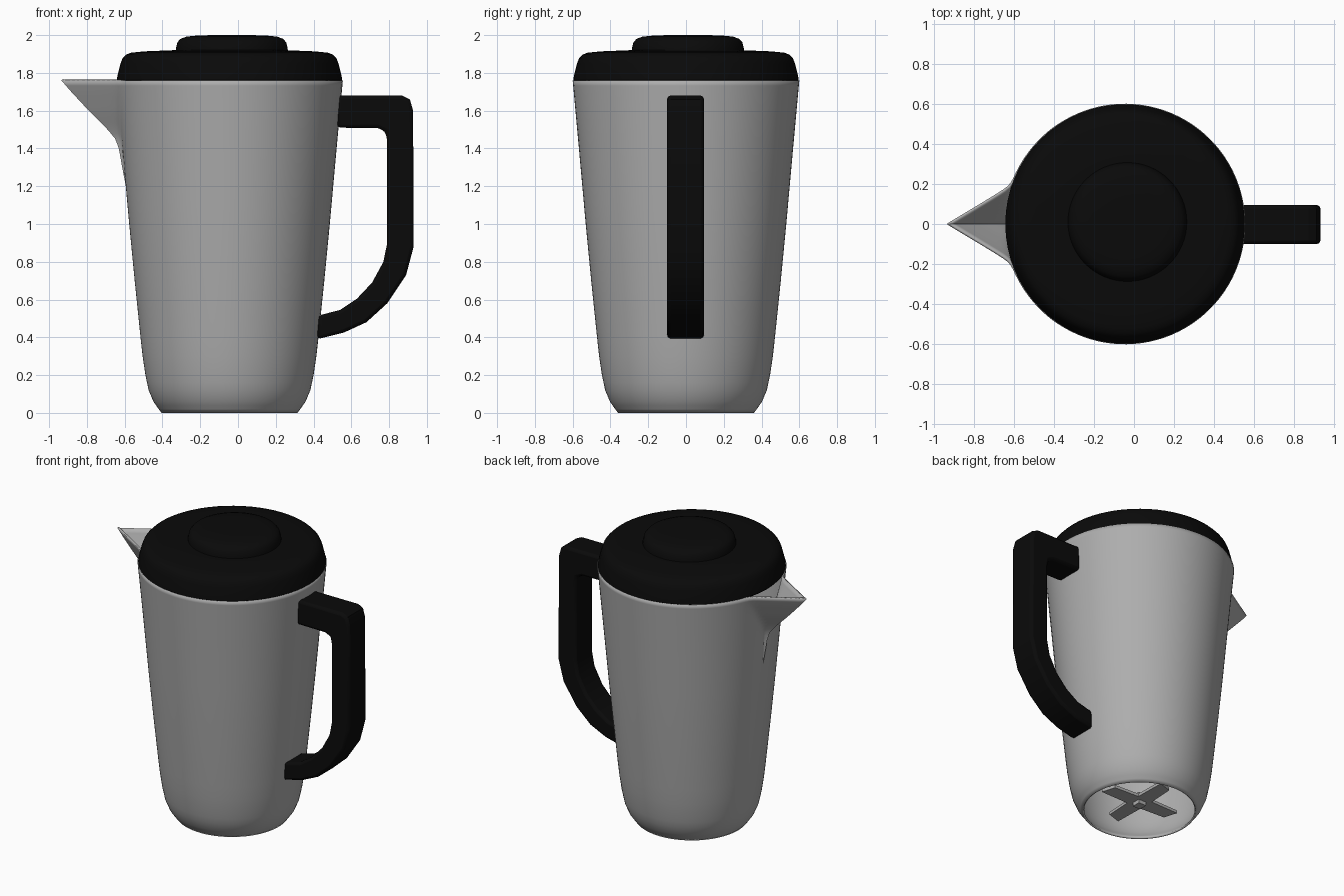
import bpy, bmesh, math

if "Cube" in bpy.data.objects:
    bpy.data.objects.remove(bpy.data.objects["Cube"])

CX = -0.045  # axis of the jug


def material(name, r, g, b):
    m = bpy.data.materials.new(name)
    m.diffuse_color = (r, g, b, 1)
    m.use_nodes = True
    m.node_tree.nodes["Principled BSDF"].inputs["Base Color"].default_value = m.diffuse_color
    return m


GREY = material("steel_grey", 0.42, 0.42, 0.42)
BLACK = material("black_plastic", 0.003, 0.003, 0.003)


def make(name, bm, mat, angle=35):
    me = bpy.data.meshes.new(name)
    bm.to_mesh(me)
    bm.free()
    ob = bpy.data.objects.new(name, me)
    bpy.context.collection.objects.link(ob)
    me.materials.append(mat)
    bpy.ops.object.select_all(action='DESELECT')
    ob.select_set(True)
    bpy.context.view_layer.objects.active = ob
    bpy.ops.object.shade_smooth_by_angle(angle=math.radians(angle))
    return ob


def lerp(table, z):
    for (z0, a), (z1, b) in zip(table, table[1:]):
        if z <= z1:
            return a + (b - a) * max(0, z - z0) / (z1 - z0)
    return table[-1][1]


def skin(bm, rings):
    # quads between stacked closed rings
    for a, b in zip(rings, rings[1:]):
        n = len(a)
        for j in range(n):
            k = (j + 1) % n
            bm.faces.new((a[j], a[k], b[k], b[j]))


def lathe(name, profile, mat, cx, cy=0, n=64):
    # closed solid of revolution, profile runs bottom to top
    bm = bmesh.new()
    rings = [[bm.verts.new((cx + r * math.cos(2 * math.pi * j / n),
                            cy + r * math.sin(2 * math.pi * j / n), z))
              for j in range(n)] for r, z in profile]
    skin(bm, rings)
    bm.faces.new(rings[0][::-1])
    bm.faces.new(rings[-1])
    return make(name, bm, mat)


def prism(name, outline, to3d, depth, mat, bevel=0.0):
    # flat outline extruded along a direction
    bm = bmesh.new()
    f = bm.faces.new([bm.verts.new(to3d(*p)) for p in outline])
    ext = bmesh.ops.extrude_face_region(bm, geom=[f])
    vs = [g for g in ext['geom'] if isinstance(g, bmesh.types.BMVert)]
    bmesh.ops.translate(bm, verts=vs, vec=depth)
    bmesh.ops.recalc_face_normals(bm, faces=bm.faces)
    ob = make(name, bm, mat, 25)
    if bevel:
        m = ob.modifiers.new("bevel", 'BEVEL')
        m.width, m.segments, m.limit_method = bevel, 2, 'ANGLE'
        m.angle_limit = math.radians(50)
    return ob


# Jug body: tapered wall, open below, pulled out to a pointed spout
radius = [(0, .36), (.02, .375), (.06, .403), (.12, .428), (.2, .445),
          (.3, .46), (.4, .471), (.7, .502), (1.0, .531), (1.4, .567), (1.76, .6)]
spout = [(1.2, .549), (1.3, .568), (1.4, .586), (1.45, .604), (1.5, .645),
         (1.6, .745), (1.7, .838), (1.76, .89)]
levels = [0, .02, .04, .06, .09, .12, .16, .2, .3, .4, .55, .7, .85, 1.0, 1.1, 1.2]
levels += [1.2 + .56 * i / 20 for i in range(1, 21)]
N = 120
bm = bmesh.new()
rings = []
for z in levels:
    ring = []
    for j in range(N):
        t = 2 * j / N - 1
        th = math.pi * math.copysign(abs(t) ** 1.5, t)
        r = lerp(radius, z)
        if z > 1.2 and abs(th) < 1:
            d, s = lerp(spout, z), abs(th)
            k = 0.02 * (d - r) / 0.29
            line = 0.6 * d / (math.sin(s) + 0.6 * math.cos(s))
            if s > 0:
                r = 0.5 * (r + line + math.sqrt((r - line) ** 2 + k * k))
            else:
                r = d
        ring.append(bm.verts.new((CX - r * math.cos(th), -r * math.sin(th), z)))
    rings.append(ring)
skin(bm, rings)
body = make("jug_body", bm, GREY, 40)
wall = body.modifiers.new("wall", 'SOLIDIFY')
wall.thickness, wall.offset = 0.012, -1

# Lid and its raised cap
lathe("lid", [(.585, 1.75), (.597, 1.762), (.592, 1.79), (.577, 1.85), (.566, 1.878),
              (.548, 1.897), (.52, 1.907), (.45, 1.914), (.3, 1.92)], BLACK, CX)
lathe("lid_cap", [(.298, 1.9), (.296, 1.93), (.288, 1.962), (.272, 1.98),
                  (.24, 1.992), (.18, 1.998), (.1, 2.0)], BLACK, -0.033, 0.01)

# Handle: side outline given a constant width
outline = [(.525, 1.68), (.87, 1.68), (.91, 1.66), (.927, 1.6), (.93, .88), (.89, .73),
           (.79, .58), (.68, .48), (.56, .425), (.42, .39),
           (.425, .515), (.54, .545), (.63, .605), (.71, .69), (.77, .8), (.79, .9),
           (.79, 1.44), (.78, 1.49), (.74, 1.508), (.525, 1.51)]
prism("handle", outline, lambda x, z: (x, -0.1, z), (0, 0.195, 0), BLACK, 0.018)

# Blade cross and hub inside the open base
blade = []
for i in range(4):
    a = i * math.pi / 2
    for u, v in [(.055, -.055), (.27, -.05), (.24, .045)]:
        blade.append((u * math.cos(a) - v * math.sin(a), u * math.sin(a) + v * math.cos(a)))
prism("blades", blade, lambda x, y: (x + CX, y, 0.06), (0, 0, 0.02), GREY)
hub = [(-.03, -.03), (.03, -.03), (.03, .03), (-.03, .03)]
prism("blade_hub", hub, lambda x, y: (x + CX, y, 0.035), (0, 0, 0.08), GREY)
